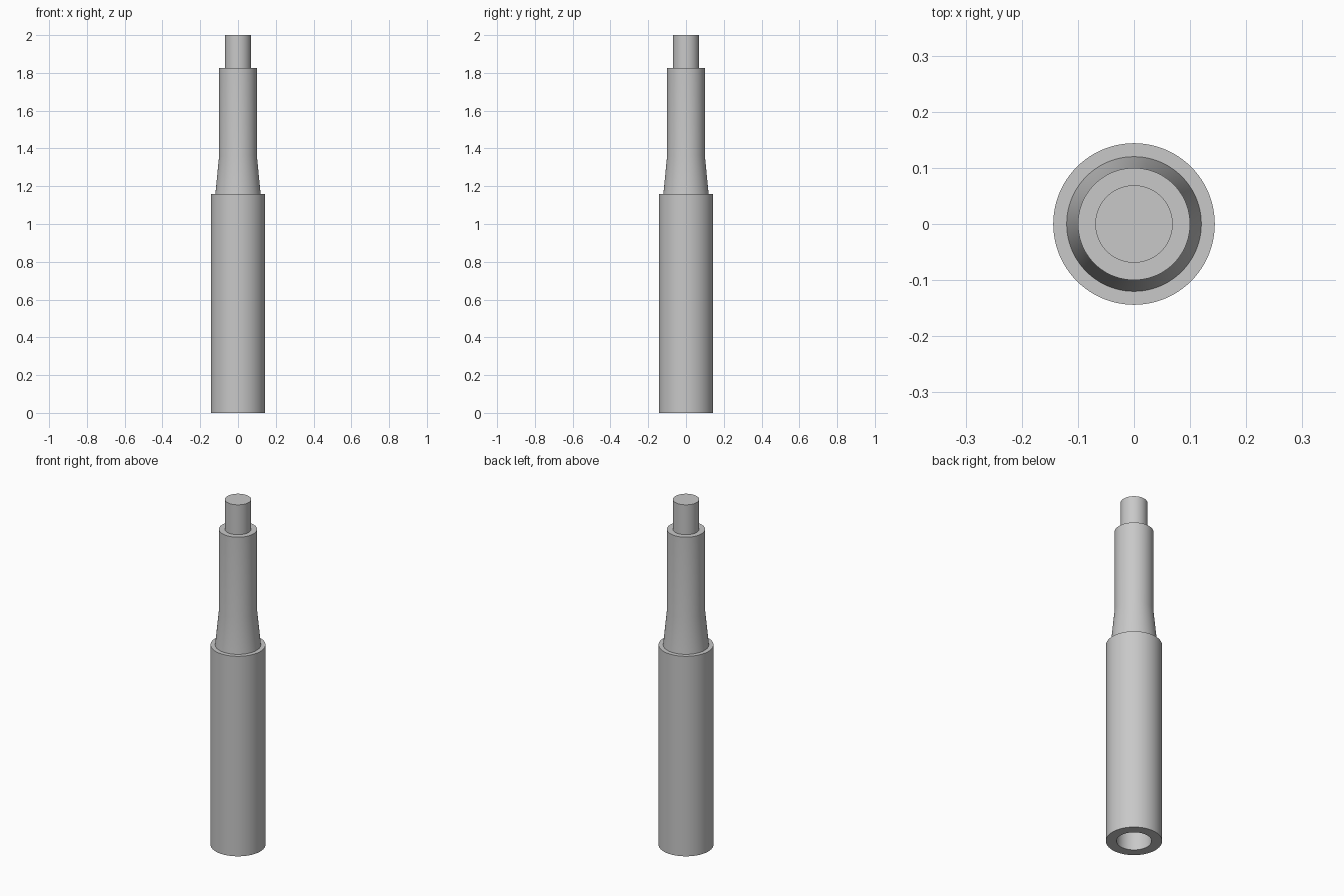
import bpy, bmesh, math
from mathutils import Vector

cube = bpy.data.objects.get("Cube")
if cube:
    bpy.data.objects.remove(cube, do_unlink=True)

# Plain grey metal
GREY = (0.58, 0.58, 0.58, 1.0)
metal = bpy.data.materials.new("grey metal")
metal.use_nodes = True
metal.diffuse_color = GREY
metal.node_tree.nodes["Principled BSDF"].inputs["Base Color"].default_value = GREY


def lathe(name, profile, steps=96):
    """Revolve an (r, z) profile that starts and ends on the z axis."""
    bm = bmesh.new()
    verts = [bm.verts.new((r, 0, z)) for r, z in profile]
    edges = [bm.edges.new(pair) for pair in zip(verts, verts[1:])]
    bmesh.ops.spin(bm, geom=verts + edges, cent=(0, 0, 0), axis=(0, 0, 1),
                   angle=math.tau, steps=steps, use_merge=False)
    bmesh.ops.remove_doubles(bm, verts=bm.verts, dist=1e-5)
    bmesh.ops.recalc_face_normals(bm, faces=bm.faces)
    mesh = bpy.data.meshes.new(name)
    bm.to_mesh(mesh)
    bm.free()
    mesh.materials.append(metal)
    obj = bpy.data.objects.new(name, mesh)
    bpy.context.collection.objects.link(obj)
    bpy.ops.object.select_all(action="DESELECT")
    obj.select_set(True)
    bpy.context.view_layer.objects.active = obj
    bpy.ops.object.shade_smooth_by_angle(angle=math.radians(30))
    return obj


# Stepped shaft with a blind bore in its base
lathe("stepped_shaft", [
    (0, 0.9), (0.09, 0.9), (0.09, 0),       # bore
    (0.144, 0), (0.144, 1.158),             # thick sleeve
    (0.12, 1.158), (0.1, 1.36),             # tapered neck
    (0.1, 1.827),                           # upper shaft
    (0.069, 1.827), (0.069, 2), (0, 2),     # end pin
])
